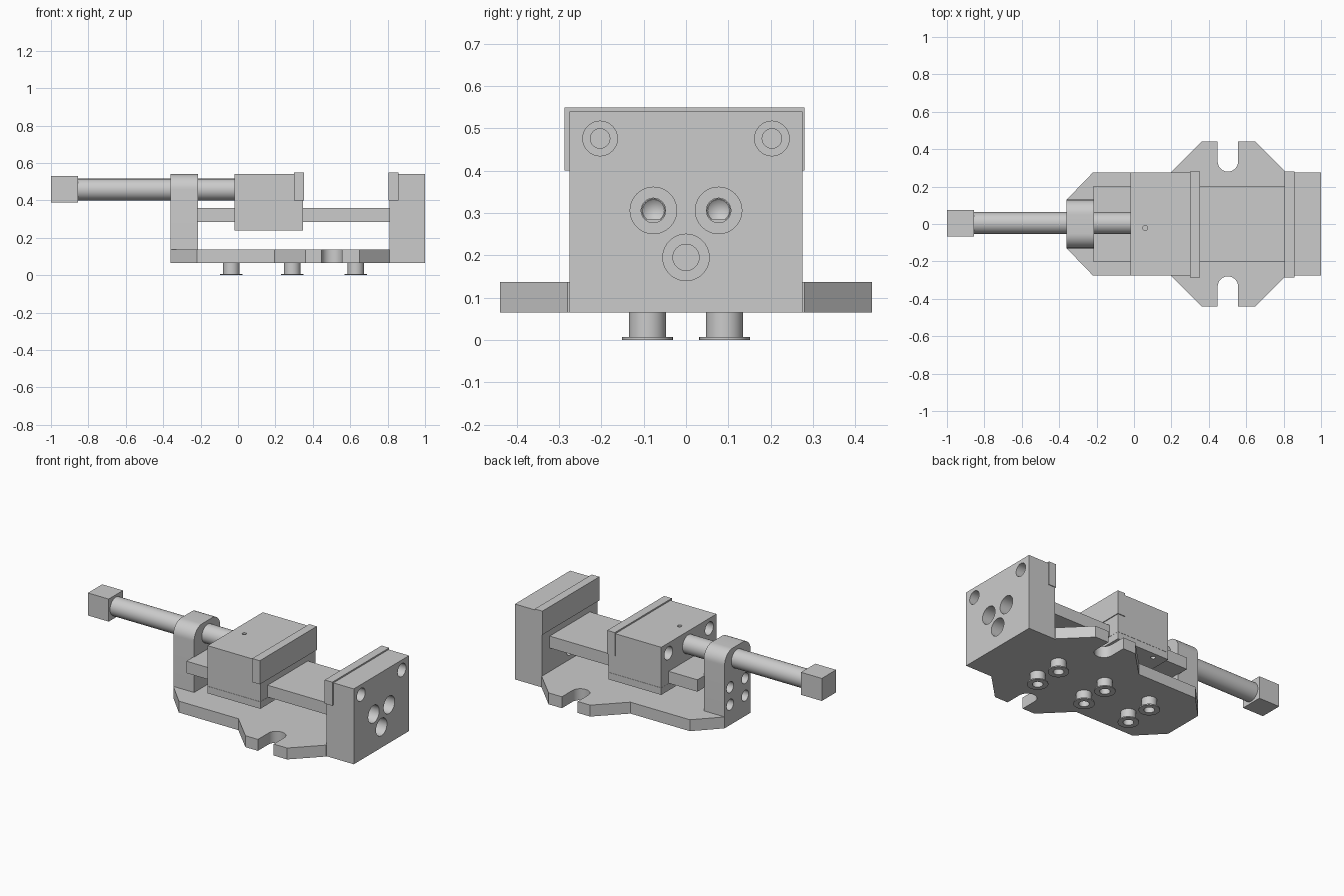
import bpy, bmesh, math
from mathutils import Vector, Matrix

if "Cube" in bpy.data.objects:
    bpy.data.objects.remove(bpy.data.objects["Cube"])


def prism(name, pts, axis, a, b):
    """Extrude a 2D profile along x (points are y,z) or z (points are x,y)."""
    bm = bmesh.new()
    place = (lambda p: (a, p[0], p[1])) if axis == 'x' else (lambda p: (p[0], p[1], a))
    face = bm.faces.new([bm.verts.new(place(p)) for p in pts])
    geo = bmesh.ops.extrude_face_region(bm, geom=[face])['geom']
    offset = Vector((b - a, 0, 0)) if axis == 'x' else Vector((0, 0, b - a))
    bmesh.ops.translate(bm, vec=offset, verts=[g for g in geo if isinstance(g, bmesh.types.BMVert)])
    bmesh.ops.recalc_face_normals(bm, faces=bm.faces)
    mesh = bpy.data.meshes.new(name)
    bm.to_mesh(mesh)
    bm.free()
    ob = bpy.data.objects.new(name, mesh)
    bpy.context.collection.objects.link(ob)
    return ob


def box(name, x0, x1, y0, y1, z0, z1):
    return prism(name, [(x0, y0), (x1, y0), (x1, y1), (x0, y1)], 'z', z0, z1)


def arc(cx, cy, r, start, end, n=12):
    return [(cx + r * math.cos(math.radians(start + (end - start) * i / n)),
             cy + r * math.sin(math.radians(start + (end - start) * i / n))) for i in range(n + 1)]


def cyl(name, axis, c, r, a, b, n=40):
    return prism(name, arc(c[0], c[1], r, 0, 360 - 360 / n, n - 1), axis, a, b)


def cone(name, y, z, r, base_x, tip_x):
    bm = bmesh.new()
    bmesh.ops.create_cone(bm, cap_ends=True, segments=40, radius1=r, radius2=0,
                          depth=abs(tip_x - base_x),
                          matrix=Matrix.Translation(((base_x + tip_x) / 2, y, z))
                          @ Matrix.Rotation(-math.pi / 2, 4, 'Y'))
    mesh = bpy.data.meshes.new(name)
    bm.to_mesh(mesh)
    bm.free()
    ob = bpy.data.objects.new(name, mesh)
    bpy.context.collection.objects.link(ob)
    return ob


def cut(ob, cutters):
    for c in cutters:
        mod = ob.modifiers.new('hole', 'BOOLEAN')
        mod.operation, mod.solver, mod.object = 'DIFFERENCE', 'EXACT', c
        bpy.context.view_layer.objects.active = ob
        bpy.ops.object.modifier_apply(modifier=mod.name)
    for c in cutters:
        bpy.data.objects.remove(c)


# Base plate with clamping ears and open slots, mirrored in y
half = [(-0.36, 0.13), (-0.22, 0.275), (0.195, 0.275), (0.36, 0.44), (0.447, 0.44)]
half += arc(0.502, 0.335, 0.055, 180, 360)
half += [(0.557, 0.44), (0.65, 0.44), (0.81, 0.28)]
base = prism('base_plate', half + [(x, -y) for x, y in reversed(half)], 'z', 0.065, 0.137)

# Hollow flanged bolts under the base
for i, x in enumerate((-0.035, 0.29, 0.63)):
    for side in (-1, 1):
        c = (x, side * 0.091)
        tag = f"{i + 1}_{'front' if side < 0 else 'back'}"
        bolt = cyl('base_bolt_' + tag, 'z', c, 0.044, 0.004, 0.075)
        flange = cyl('bolt_flange_' + tag, 'z', c, 0.06, 0, 0.007)
        for ob in (bolt, flange):
            cut(ob, [cyl('cutter', 'z', c, 0.03, -0.05, 0.05)])

# Guide: narrow stem with a wider rail on top
stem = box('guide_stem', -0.22, 0.81, -0.13, 0.13, 0.135, 0.287)
rail = box('guide_rail', -0.22, 0.81, -0.2, 0.2, 0.285, 0.36)

# Fixed jaw with counterbored holes
fixed = prism('fixed_jaw', [(-0.275, 0.065), (0.275, 0.065), (0.275, 0.54), (-0.275, 0.54)], 'x', 0.81, 1.0)
cutters = []
for y, z, r, r2 in ((-0.203, 0.476, 0.041, 0.023), (0.203, 0.476, 0.041, 0.023),
                    (-0.077, 0.306, 0.055, 0.029), (0.077, 0.306, 0.055, 0.029),
                    (0, 0.195, 0.055, 0.031)):
    cutters += [cyl('cutter', 'x', (y, z), r, 0.9, 1.1), cyl('cutter', 'x', (y, z), r2, 0.78, 0.95)]
cut(fixed, cutters)

# Drilled holes continuing into the guide, with conical tips
for ob in (stem, rail):
    for y in (-0.077, 0.077):
        cut(ob, [cyl('cutter', 'x', (y, 0.306), 0.027, 0.68, 0.85),
                 cone('cutter', y, 0.306, 0.027, 0.681, 0.66)])
cut(stem, [cyl('cutter', 'x', (0, 0.195), 0.029, 0.68, 0.85)])

# Spindle post with rounded top corners and four holes
post_pts = [(-0.13, 0.065), (0.13, 0.065)] + arc(0.05, 0.46, 0.08, 0, 90) + arc(-0.05, 0.46, 0.08, 90, 180)
post = prism('spindle_post', post_pts, 'x', -0.36, -0.215)
cut(post, [cyl('cutter', 'x', (y, z), 0.034, -0.5, -0.25) for y in (-0.075, 0.075) for z in (0.193, 0.303)])

# Spindle and its square head
cyl('spindle', 'x', (0.005, 0.458), 0.058, -0.86, 0.1, 48)
box('spindle_head', -1.0, -0.855, -0.066, 0.076, 0.388, 0.53)

# Sliding jaw straddling the rail
slide = prism('sliding_jaw', [(-0.275, 0.285), (-0.202, 0.285), (-0.202, 0.361), (0.202, 0.361),
                              (0.202, 0.285), (0.275, 0.285), (0.275, 0.54), (-0.275, 0.54)],
              'x', -0.02, 0.348)
cutters = [cyl('cutter', 'z', (0.06, -0.022), 0.013, 0.517, 0.6)]
for y in (-0.203, 0.203):
    cutters += [cyl('cutter', 'x', (y, 0.476), 0.041, -0.1, 0.2),
                cyl('cutter', 'x', (y, 0.476), 0.022, 0.15, 0.32)]
cut(slide, cutters)

# Keeper strips under the rail edges
for side in (-1, 1):
    y0, y1 = sorted((side * 0.135, side * 0.275))
    keeper = box('keeper_front' if side < 0 else 'keeper_back', -0.02, 0.348, y0, y1, 0.24, 0.284)
    cut(keeper, [cyl('cutter', 'z', (x, side * 0.238), 0.014, 0.2, 0.3) for x in (0.06, 0.27)])

# Gripping plates on both jaws
for name, x0 in (('sliding_jaw_plate', 0.3), ('fixed_jaw_plate', 0.805)):
    box(name, x0, x0 + 0.053, -0.287, 0.28, 0.4, 0.549)

# Smooth the round surfaces, keep edges sharp
bpy.ops.object.select_all(action='SELECT')
bpy.ops.object.shade_smooth_by_angle(angle=math.radians(30))
